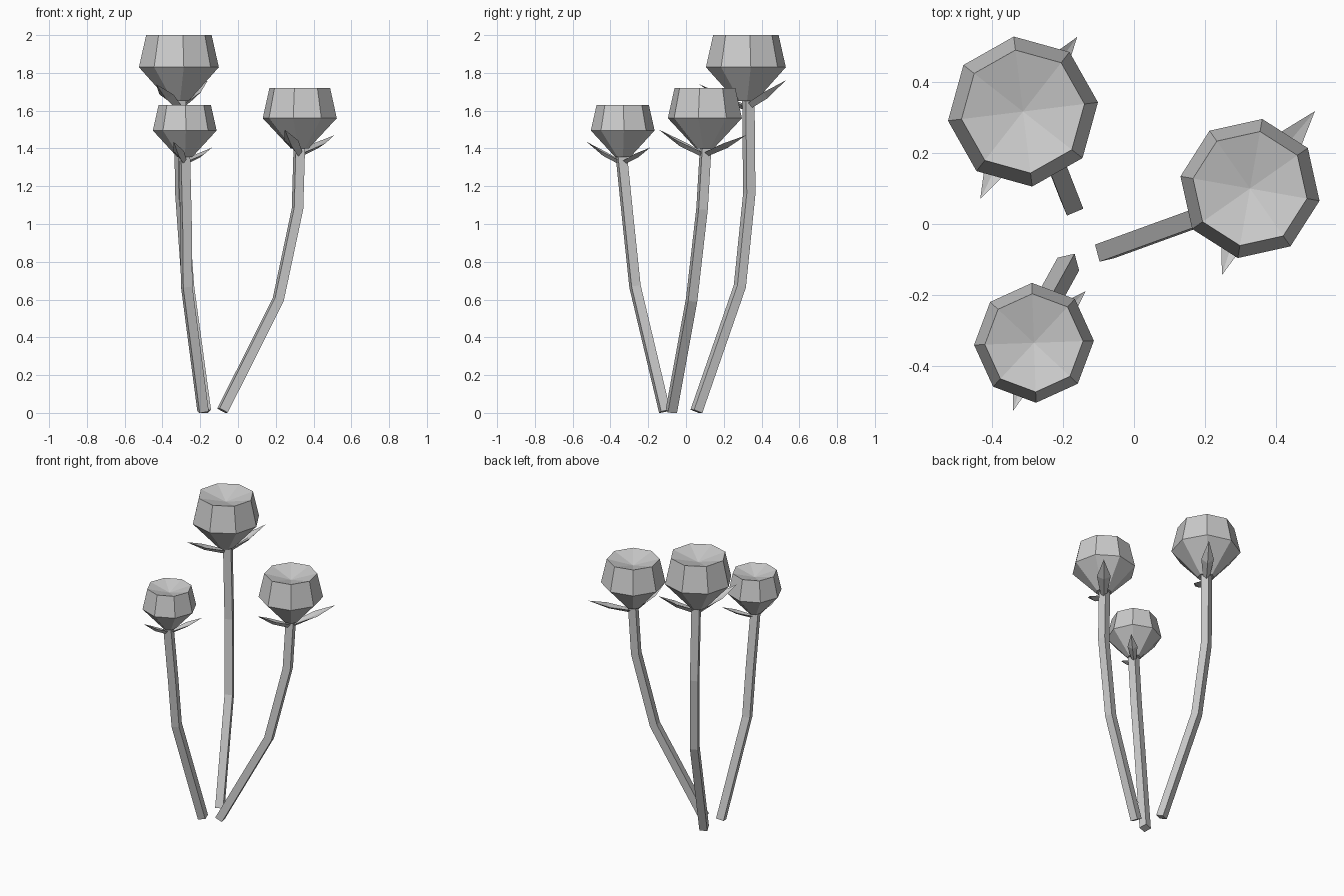
import bpy, bmesh
from math import cos, sin, pi, radians
from mathutils import Vector

if "Cube" in bpy.data.objects:
    bpy.data.objects.remove(bpy.data.objects["Cube"])


def make_object(name, bm):
    bmesh.ops.recalc_face_normals(bm, faces=bm.faces)
    mesh = bpy.data.meshes.new(name)
    bm.to_mesh(mesh)
    bm.free()
    ob = bpy.data.objects.new(name, mesh)
    bpy.context.collection.objects.link(ob)


def bridge(bm, rings):
    for a, b in zip(rings, rings[1:]):
        n = len(a)
        for i in range(n):
            j = (i + 1) % n
            bm.faces.new((a[i], a[j], b[j], b[i]))


# Square stem swept along a bent path
def stem(name, path, turn, side=0.05):
    bm = bmesh.new()
    pts = [Vector(p) for p in path]
    rings = []
    for i, p in enumerate(pts):
        t = (pts[min(i + 1, len(pts) - 1)] - pts[max(i - 1, 0)]).normalized()
        u = Vector((cos(turn), sin(turn), 0))
        u = (u - t * u.dot(t)).normalized()
        v = t.cross(u)
        h = side / 2
        rings.append([bm.verts.new(p + u * a * h + v * b * h)
                      for a, b in ((1, 1), (-1, 1), (-1, -1), (1, -1))])
    bridge(bm, rings)
    bm.faces.new(rings[0])
    bm.faces.new(rings[-1])
    make_object(name, bm)


# Eight-sided bud with a shallow dished top
def bud(name, x, y, phase, profile, dish):
    bm = bmesh.new()
    rings = [[bm.verts.new((x + r * cos(phase + k * pi / 4),
                            y + r * sin(phase + k * pi / 4), z))
              for k in range(8)] for r, z in profile]
    bridge(bm, rings)
    bm.faces.new(rings[0])
    mid = bm.verts.new((x, y, profile[-1][1] - dish))
    top = rings[-1]
    for i in range(8):
        bm.faces.new((top[i], top[(i + 1) % 8], mid))
    make_object(name, bm)


# Pointed leaf folded along its middle, closed underneath
def leaf(name, x, y, z, angle, reach, rise):
    bm = bmesh.new()
    d = Vector((cos(angle), sin(angle), 0))
    s = Vector((-sin(angle), cos(angle), 0))
    root = Vector((x, y, z))

    def at(f, w, h):
        return bm.verts.new(root + d * reach * f + s * reach * w + Vector((0, 0, rise * h)))
    rows = [[at(f, -w, h), at(f, 0, h - 0.22), at(f, w, h), at(f, 0, h - 0.08)]
            for f, w, h in ((0.06, 0.07, 0.1), (0.55, 0.15, 0.55))]
    tip = at(1, 0, 1)
    bridge(bm, rows)
    bm.faces.new(rows[0])
    for i in range(4):
        bm.faces.new((rows[1][i], rows[1][(i + 1) % 4], tip))
    make_object(name, bm)


# name, bud centre, bud phase, radius, bud heights, stem path, stem turn, leaves (angle, reach, rise)
flowers = [
    ("tall", -0.313, 0.317, 7, 0.213, (1.65, 1.83, 2.0),
     [(-0.175, 0.055, 0.008), (-0.265, 0.285, 0.67), (-0.3, 0.335, 1.16), (-0.308, 0.33, 1.67)],
     23, [(54, 0.26, 0.14), (244, 0.275, 0.12)]),
    ("middle", 0.327, 0.10, -10, 0.199, (1.40, 1.56, 1.72),
     [(-0.082, -0.077, 0.012), (0.213, 0.03, 0.6), (0.315, 0.085, 1.08), (0.325, 0.105, 1.42)],
     15, [(50, 0.285, 0.10), (252, 0.257, 0.13)]),
    ("short", -0.282, -0.335, 2, 0.169, (1.355, 1.495, 1.63),
     [(-0.185, -0.113, 0.008), (-0.272, -0.27, 0.67), (-0.275, -0.305, 1.0), (-0.284, -0.343, 1.37)],
     15, [(45, 0.206, 0.08), (253, 0.2, 0.11)]),
]

for name, x, y, phase, r, (z0, z1, z2), path, turn, leaves in flowers:
    stem(name + "_stem", path, radians(turn))
    bud(name + "_bud", x, y, radians(phase),
        [(r * 0.24, z0), (r, z1), (r * 0.82, z2)], r * 0.22)
    for i, (a, reach, rise) in enumerate(leaves):
        leaf(f"{name}_leaf_{i + 1}", x, y, z0 - 0.03, radians(a), reach, rise)
